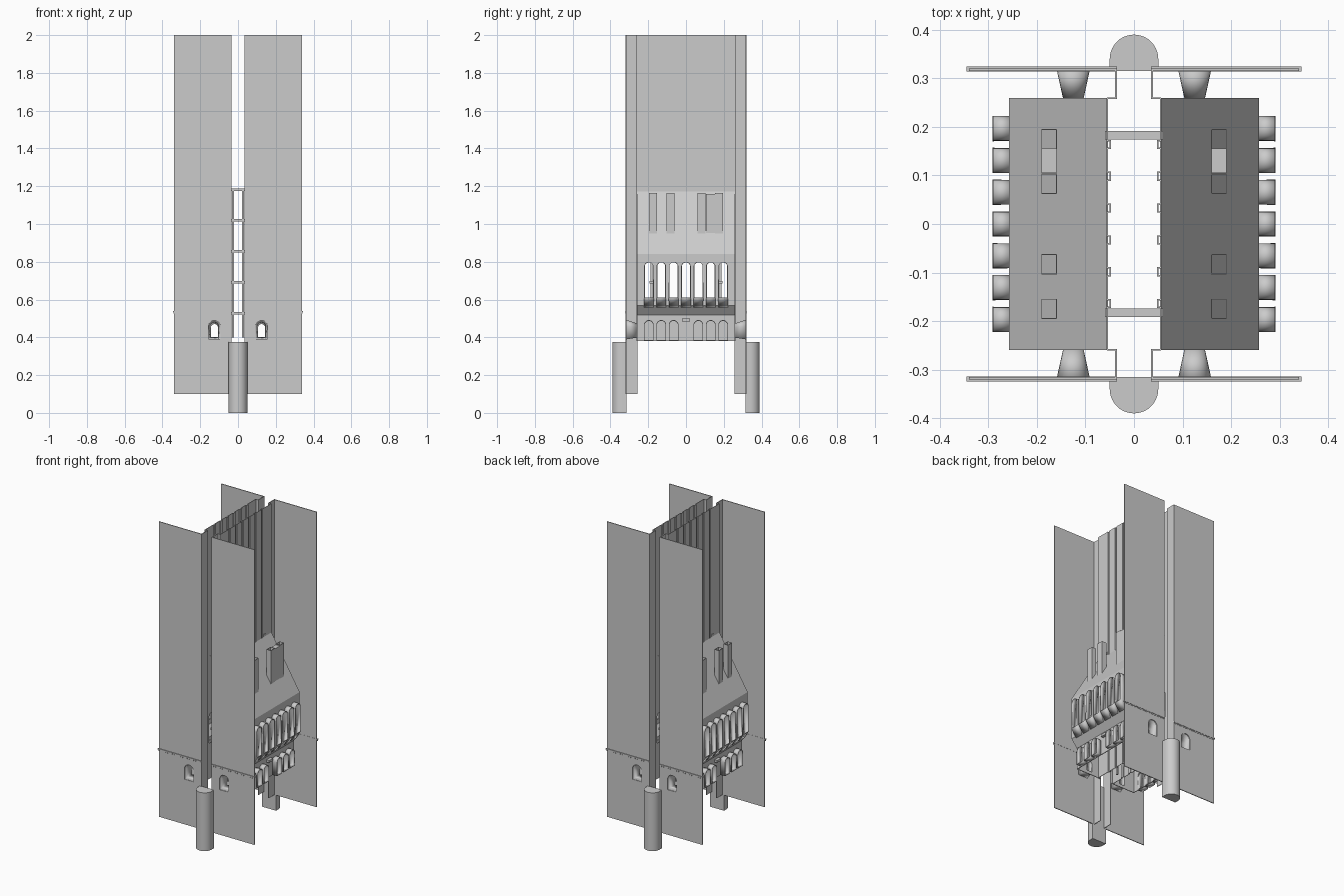
import bpy, bmesh, math
from mathutils import Vector

cube = bpy.data.objects.get("Cube")
if cube:
    bpy.data.objects.remove(cube, do_unlink=True)

stone = bpy.data.materials.new("grey_stone")
stone.use_nodes = True
GREY = (0.6, 0.6, 0.6, 1)
stone.diffuse_color = GREY
stone.node_tree.nodes["Principled BSDF"].inputs["Base Color"].default_value = GREY

BAYS = [0.0655 * i for i in range(-3, 4)]
SIDES = (-1, 1)


def finish(name, bm, smooth=False):
    """Turn a bmesh into a named object."""
    bmesh.ops.recalc_face_normals(bm, faces=bm.faces)
    mesh = bpy.data.meshes.new(name)
    bm.to_mesh(mesh)
    bm.free()
    mesh.materials.append(stone)
    ob = bpy.data.objects.new(name, mesh)
    bpy.context.collection.objects.link(ob)
    if smooth:
        bpy.ops.object.select_all(action='DESELECT')
        ob.select_set(True)
        bpy.context.view_layer.objects.active = ob
        bpy.ops.object.shade_smooth_by_angle(angle=math.radians(35))
    return ob


def add_box(bm, x, y, z):
    """Box from three (low, high) ranges."""
    vs = bmesh.ops.create_cube(bm, size=1)["verts"]
    for v in vs:
        v.co = Vector([(r[0] + r[1]) / 2 + c * (r[1] - r[0]) for r, c in zip((x, y, z), v.co)])


def add_loft(bm, a, b, caps=False, closed=True):
    """Skin between two matching rows of points."""
    va, vb = [bm.verts.new(p) for p in a], [bm.verts.new(p) for p in b]
    n = len(va)
    for i in range(n if closed else n - 1):
        j = (i + 1) % n
        bm.faces.new((va[i], va[j], vb[j], vb[i]))
    if caps:
        bm.faces.new(va)
        bm.faces.new(vb)


def arch(width, low, high, steps=10):
    """Round-headed outline as (sideways, up) pairs."""
    r = width / 2
    pts = [(-r, low), (r, low)]
    for i in range(steps + 1):
        t = math.pi * i / steps
        pts.append((r * math.cos(t), high - r + r * math.sin(t)))
    return pts


def bake(ob):
    """Apply the modifiers of an object."""
    dg = bpy.context.evaluated_depsgraph_get()
    mesh = bpy.data.meshes.new_from_object(ob.evaluated_get(dg))
    ob.modifiers.clear()
    ob.data = mesh


def thicken(ob, thickness):
    m = ob.modifiers.new("thickness", 'SOLIDIFY')
    m.thickness, m.offset, m.use_even_offset = thickness, 0, True
    bake(ob)


def cut(ob, cutter_bm):
    """Cut openings and discard the cutter."""
    cutter = finish("cutter", cutter_bm)
    cutter.hide_render = True
    m = ob.modifiers.new("openings", 'BOOLEAN')
    m.operation, m.solver, m.object = 'DIFFERENCE', 'EXACT', cutter
    bake(ob)
    bpy.data.objects.remove(cutter, do_unlink=True)


def side_arches(bm, centres, xa, xb, width, low, high, low_b=None, caps=False):
    """Row of arches running along x."""
    for c in centres:
        a = [(xa, c + u, z) for u, z in arch(width, low, high)]
        b = [(xb, c + u, z) for u, z in arch(width, low_b or low, high)]
        add_loft(bm, a, b, caps)


for s in SIDES:
    side = "left" if s > 0 else "right"

    # Tall folded inner wall with shallow ribs and arched windows
    plan = [(0.055, -0.26)]
    for i in range(-3, 3):
        c = (i + 0.5) * 0.0655
        plan += [(0.055, c - 0.008), (0.049, c - 0.008), (0.049, c + 0.008), (0.055, c + 0.008)]
    plan.append((0.055, 0.26))
    bm = bmesh.new()
    add_loft(bm, [(s * x, y, 0.38) for x, y in plan], [(s * x, y, 2) for x, y in plan], closed=False)
    wall = finish(side + "_inner_wall", bm)
    thicken(wall, 0.003)
    bm = bmesh.new()
    side_arches(bm, BAYS, s * 0.03, s * 0.08, 0.042, 0.61, 0.8, caps=True)
    cut(wall, bm)

    # Aisle shell: roof slope, outer wall, sloping corbel, lower wall
    section = [(0.055, 1.17), (0.255, 0.84), (0.255, 0.57), (0.215, 0.52), (0.215, 0.38)]
    bm = bmesh.new()
    add_loft(bm, [(s * x, -0.26, z) for x, z in section], [(s * x, 0.26, z) for x, z in section], closed=False)
    shell = finish(side + "_aisle_shell", bm)
    thicken(shell, 0.004)
    bm = bmesh.new()
    side_arches(bm, BAYS, s * 0.24, s * 0.28, 0.046, 0.6, 0.797, caps=True)
    side_arches(bm, [c for c in BAYS if c], s * 0.2, s * 0.23, 0.046, 0.385, 0.487, caps=True)
    cut(shell, bm)

    # Projecting barrel hoods
    bm = bmesh.new()
    side_arches(bm, BAYS, s * 0.253, s * 0.29, 0.048, 0.56, 0.798, 0.61)
    hoods = finish(side + "_upper_hoods", bm, True)
    thicken(hoods, 0.003)
    bm = bmesh.new()
    side_arches(bm, [c for c in BAYS if c], s * 0.213, s * 0.25, 0.048, 0.382, 0.49)
    hoods = finish(side + "_lower_hoods", bm, True)
    thicken(hoods, 0.003)

    # Small keystone block in the middle bay
    bm = bmesh.new()
    add_box(bm, sorted((s * 0.21, s * 0.235)), (-0.02, 0.02), (0.485, 0.5))
    finish(side + "_keystone", bm)

    # Roof shafts, open at the top, with one capped shaft
    bm = bmesh.new()
    for c in (-0.175, -0.083, 0.083, 0.175):
        ring = [(s * x, c + d * 0.02) for x, d in ((0.16, -1), (0.19, -1), (0.19, 1), (0.16, 1))]
        add_loft(bm, [(x, y, 0.94) for x, y in ring], [(x, y, 1.165) for x, y in ring])
    shafts = finish(side + "_roof_shafts", bm)
    thicken(shafts, 0.002)
    bm = bmesh.new()
    add_box(bm, sorted((s * 0.16, s * 0.19)), (0.105, 0.155), (0.94, 1.16))
    finish(side + "_capped_shaft", bm)

    for e in SIDES:
        end = side + ("_back" if e > 0 else "_front")

        # Tall end slab with an arched opening
        bm = bmesh.new()
        add_box(bm, sorted((s * 0.035, s * 0.34)), sorted((e * 0.315, e * 0.32)), (0.1, 2))
        slab = finish(end + "_slab", bm)
        bm = bmesh.new()
        add_loft(bm, [(s * 0.125 + u, e * 0.3, z) for u, z in arch(0.064, 0.39, 0.49)],
                 [(s * 0.125 + u, e * 0.34, z) for u, z in arch(0.064, 0.39, 0.49)], True)
        cut(slab, bm)

        # Gable closing the aisle
        outline = section + [(0.055, 0.38)]
        bm = bmesh.new()
        add_loft(bm, [(s * x, e * 0.256, z) for x, z in outline],
                 [(s * x, e * 0.26, z) for x, z in outline], True)
        gable = finish(end + "_gable", bm)
        bm = bmesh.new()
        add_loft(bm, [(s * 0.125 + u, e * 0.24, z) for u, z in arch(0.038, 0.4, 0.47)],
                 [(s * 0.125 + u, e * 0.28, z) for u, z in arch(0.038, 0.4, 0.47)], True)
        cut(gable, bm)

        # Splayed tunnel behind the opening
        bm = bmesh.new()
        add_loft(bm, [(s * 0.125 + u, e * 0.258, z) for u, z in arch(0.04, 0.4, 0.472)],
                 [(s * 0.125 + u, e * 0.317, z) for u, z in arch(0.066, 0.39, 0.492)])
        tunnel = finish(end + "_window_tunnel", bm, True)
        thicken(tunnel, 0.002)

        # Return wall joining slab and inner wall
        bm = bmesh.new()
        add_box(bm, sorted((s * 0.035, s * 0.039)), sorted((e * 0.257, e * 0.317)), (0.1, 2))
        add_box(bm, sorted((s * 0.035, s * 0.056)), sorted((e * 0.257, e * 0.261)), (0.38, 2))
        finish(end + "_return_wall", bm)

        # Thin cornice with small dentils
        bm = bmesh.new()
        add_box(bm, sorted((s * 0.035, s * 0.345)), sorted((e * 0.314, e * 0.324)), (0.533, 0.54))
        for i in range(20):
            x = 0.045 + i * 0.0153
            add_box(bm, sorted((s * x, s * (x + 0.007))), sorted((e * 0.319, e * 0.323)), (0.526, 0.533))
        finish(end + "_cornice", bm)

for e in SIDES:
    end = "back" if e > 0 else "front"

    # Round-nosed pier under the slot
    nose = [(-0.05, 0.315), (0.05, 0.315)]
    for i in range(21):
        t = math.pi * i / 20
        nose.append((0.05 * math.cos(t), 0.34 + 0.05 * math.sin(t)))
    bm = bmesh.new()
    add_loft(bm, [(x, e * y, 0) for x, y in nose], [(x, e * y, 0.375) for x, y in nose], True)
    finish(end + "_pier", bm, True)

    # Stacked bridges across the slot, with slim posts
    bm = bmesh.new()
    mid = 0.183 * e
    for i in range(5):
        z = 0.535 + 0.1635 * i
        add_box(bm, (-0.06, 0.06), (mid - 0.009, mid + 0.009), (z - 0.013, z))
    for s in SIDES:
        add_box(bm, sorted((s * 0.022, s * 0.032)), (mid - 0.006, mid + 0.006), (0.4, 1.18))
    finish(end + "_bridges", bm)
